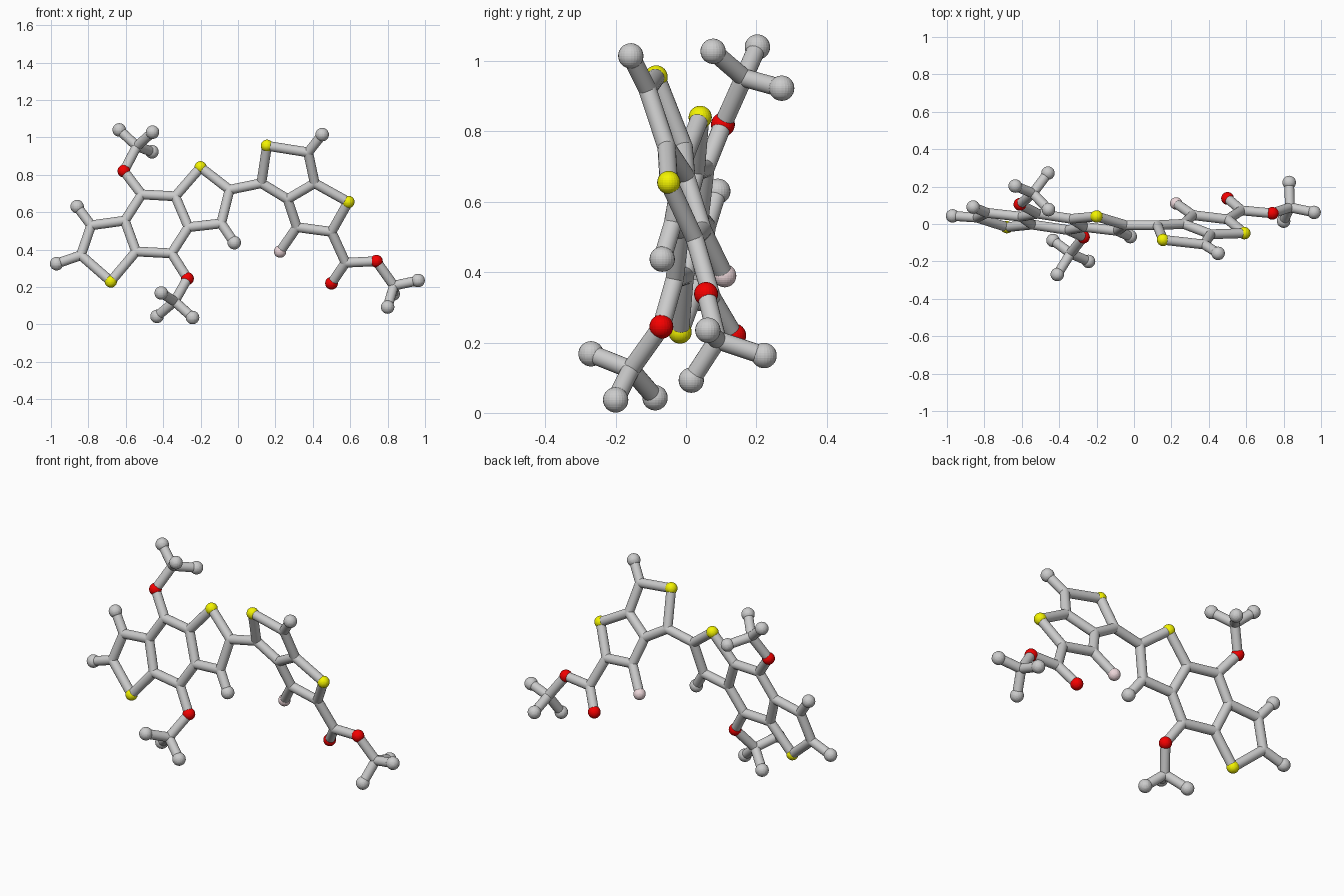
import bpy
from mathutils import Vector

if "Cube" in bpy.data.objects:
    bpy.data.objects.remove(bpy.data.objects["Cube"])

ROD = 0.026
RADII = {"carbon": ROD, "end": 0.036, "sulfur": 0.033, "oxygen": 0.034, "fluorine": 0.033}
COLORS = {"sulfur": (0.9, 0.9, 0.0, 1), "oxygen": (0.9, 0.0, 0.0, 1),
          "fluorine": (0.85, 0.68, 0.7, 1)}
KIND = {"c": "carbon", "h": "end", "s": "sulfur", "o": "oxygen", "f": "fluorine"}
atoms = {}


def planar(points, a, b, c):
    """Atoms lying in the tilted plane y = a + b*x + c*z."""
    for name, (x, z) in points.items():
        atoms[name] = Vector((x, a + b * x + c * z, z))


# Left three-ring system with its short end stubs
planar({"s1": (-0.20, 0.84), "s2": (-0.68, 0.23),
        "c1": (-0.045, 0.72), "c2": (-0.09, 0.54), "c3": (-0.265, 0.52),
        "c4": (-0.335, 0.685), "c5": (-0.515, 0.695), "c6": (-0.605, 0.555),
        "c7": (-0.545, 0.39), "c8": (-0.355, 0.38), "c9": (-0.785, 0.53),
        "c10": (-0.84, 0.37),
        "h1": (-0.02, 0.437), "h2": (-0.86, 0.63), "h3": (-0.97, 0.325)},
       -0.160, -0.141, 0.205)

# Right two-ring system
planar({"s3": (0.155, 0.955), "s4": (0.59, 0.655),
        "c11": (0.125, 0.755), "c12": (0.265, 0.67), "c13": (0.41, 0.755),
        "c14": (0.375, 0.92), "c15": (0.315, 0.52), "c16": (0.50, 0.495),
        "c17": (0.575, 0.33), "h4": (0.45, 1.015), "f1": (0.225, 0.39)},
       0.291, -0.17, -0.366)

# Oxygens outside the rings
atoms["o1"] = Vector((-0.61, 0.105, 0.82))
atoms["o2"] = Vector((-0.27, -0.07, 0.245))
atoms["o3"] = Vector((0.74, 0.057, 0.338))
atoms["o4"] = Vector((0.50, 0.137, 0.22))

chains = ["c1 s1 c4 c3 c2 c1", "c4 c5 c6 c7 c8 c3", "c6 c9 c10 s2 c7",
          "c2 h1", "c9 h2", "c10 h3", "c1 c11",
          "c11 s3 c14 c13 c12 c11", "c13 s4 c16 c15 c12", "c14 h4", "c15 f1",
          "c16 c17 o3", "c17 o4", "c5 o1", "c8 o2"]

# Three-pronged tails: the centre is the mean of the oxygen and three tips
tails = {
    "o1": [(-0.635, 0.203, 1.04), (-0.457, 0.077, 1.028), (-0.46, 0.272, 0.923)],
    "o2": [(-0.41, -0.27, 0.168), (-0.433, -0.088, 0.043), (-0.243, -0.2, 0.037)],
    "o3": [(0.963, 0.062, 0.235), (0.80, 0.015, 0.093), (0.83, 0.222, 0.163)],
}
for oxygen, tips in tails.items():
    tips = [Vector(t) for t in tips]
    hub = "c_hub_" + oxygen
    atoms[hub] = (atoms[oxygen] + sum(tips, Vector())) / 4
    chains.append(f"{oxygen} {hub}")
    for i, tip in enumerate(tips):
        name = f"h_{oxygen}_{i}"
        atoms[name] = tip
        chains.append(f"{hub} {name}")

materials = {}
for kind, color in COLORS.items():
    materials[kind] = bpy.data.materials.new(kind + "_color")
    materials[kind].diffuse_color = color

# Balls
for name, pos in atoms.items():
    kind = KIND[name[0]]
    bpy.ops.mesh.primitive_uv_sphere_add(segments=24, ring_count=16,
                                         radius=RADII[kind], location=pos)
    ball = bpy.context.object
    ball.name = kind + "_ball"
    if kind in materials:
        ball.data.materials.append(materials[kind])

# Rods
for chain in chains:
    names = chain.split()
    for a, b in zip(names, names[1:]):
        d = atoms[b] - atoms[a]
        bpy.ops.mesh.primitive_cylinder_add(
            vertices=20, radius=ROD, depth=d.length,
            location=(atoms[a] + atoms[b]) / 2,
            rotation=d.to_track_quat("Z", "Y").to_euler())
        rod = bpy.context.object
        rod.name = "bond_rod"
        bpy.ops.object.shade_smooth_by_angle()

for m in bpy.data.materials:
    if m.users and not m.is_grease_pencil:
        m.use_nodes = True
        m.node_tree.nodes["Principled BSDF"].inputs["Base Color"].default_value = m.diffuse_color
